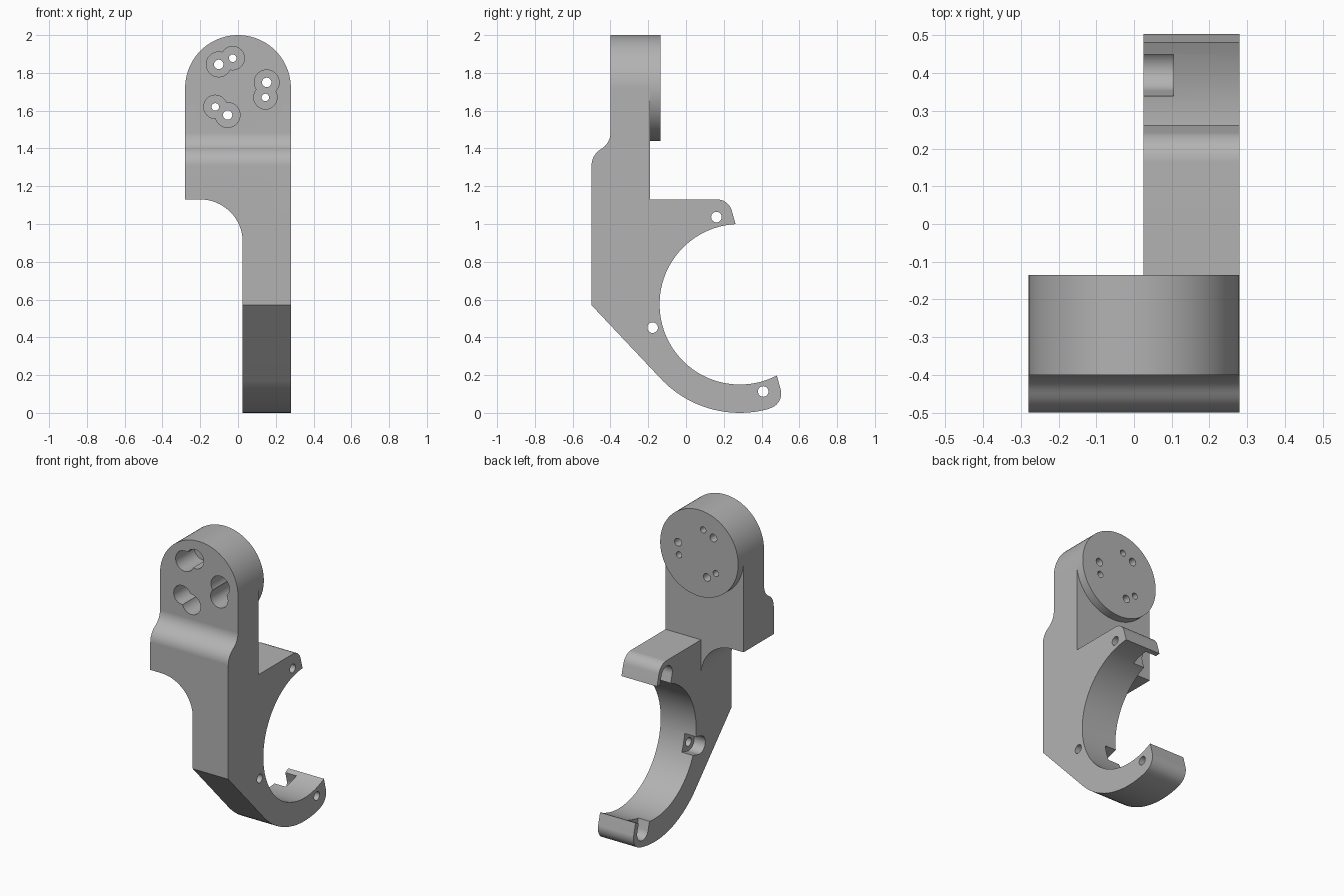
import bpy, bmesh
from math import sin, cos, radians

if "Cube" in bpy.data.objects:
    bpy.data.objects.remove(bpy.data.objects["Cube"], do_unlink=True)

grey = bpy.data.materials.new("plain_grey")
grey.use_nodes = True
grey.diffuse_color = (0.45, 0.45, 0.45, 1)
grey.node_tree.nodes["Principled BSDF"].inputs["Base Color"].default_value = (0.45, 0.45, 0.45, 1)


def arc(cx, cy, r, start, end, n=12):
    angles = [radians(start + (end - start) * i / n) for i in range(n + 1)]
    return [(cx + r * cos(a), cy + r * sin(a)) for a in angles]


def circle(cx, cy, r, n=32):
    return arc(cx, cy, r, 0, 360, n)[:-1]


def prism(name, points, axis, lo, hi):
    """Extrude a YZ profile along x, or an XZ profile along y."""
    place = (lambda p, d: (d, *p)) if axis == "x" else (lambda p, d: (p[0], d, p[1]))
    bm = bmesh.new()
    face = bm.faces.new([bm.verts.new(place(p, lo)) for p in points])
    ext = bmesh.ops.extrude_face_region(bm, geom=[face])
    moved = [v for v in ext["geom"] if isinstance(v, bmesh.types.BMVert)]
    shift = (hi - lo, 0, 0) if axis == "x" else (0, hi - lo, 0)
    bmesh.ops.translate(bm, verts=moved, vec=shift)
    bmesh.ops.recalc_face_normals(bm, faces=bm.faces)
    mesh = bpy.data.meshes.new(name)
    bm.to_mesh(mesh)
    bm.free()
    mesh.materials.append(grey)
    obj = bpy.data.objects.new(name, mesh)
    bpy.context.collection.objects.link(obj)
    return obj


def apply(obj, mod):
    bpy.ops.object.select_all(action="DESELECT")
    obj.select_set(True)
    bpy.context.view_layer.objects.active = obj
    bpy.ops.object.modifier_apply(modifier=mod.name)


def carve(targets, cutter, operation="DIFFERENCE"):
    for obj in targets:
        mod = obj.modifiers.new("carve", "BOOLEAN")
        mod.operation, mod.solver, mod.object = operation, "EXACT", cutter
        apply(obj, mod)
    bpy.data.objects.remove(cutter, do_unlink=True)


# Side profile: upright, clamp jaw and hooked lower jaw
RY, RZ = 0.285, 0.575
side = [(-0.5, 0.57)]
side += arc(-0.4, 1.31, 0.1, 180, 120, 8)
side += arc(-0.5, 1.483, 0.1, -60, 0, 8)[1:]
side += [(-0.4, 2.1), (-0.19, 2.1), (-0.19, 1.13)]
side += arc(0.165, 1.05, 0.08, 90, 15, 10)
side += arc(RY, RZ, 0.425, 93, 297.5, 48)
side += arc(0.424, 0.102, 0.08, 15, -73, 10)
side += arc(RY, RZ, 0.575, 285, 225, 16)
arm = prism("bracket_arm", side, "x", -0.4, 0.4)

# Clamp jaws exist only on the left half
box = [(-0.19, -0.5), (1, -0.5), (1, 1.3), (-0.19, 1.3)]
carve([arm], prism("jaw_trim", box, "x", -1, 0.025))

# Front outline: round top and quarter arch below
front = [(0.025, -0.1), (0.28, -0.1)]
front += arc(0, 1.72, 0.28, 0, 180, 40)
front += [(-0.28, 1.13)]
front += arc(-0.2, 0.905, 0.225, 90, 0, 16)
carve([arm], prism("front_outline", front, "y", -1, 1), "INTERSECT")

# Round mounting disc on the back
disc = prism("mounting_disc", circle(0, 1.72, 0.28, 80), "y", -0.19, -0.135)

# Paired screw holes with deep counterbores
pairs = [((-0.102, 1.845), (-0.028, 1.878)),
         ((0.152, 1.75), (0.145, 1.67)),
         ((-0.055, 1.577), (-0.12, 1.62))]
for pair in pairs:
    for (x, z), bore, hole in zip(pair, (0.066, 0.062), (0.025, 0.02)):
        carve([arm], prism("counterbore", circle(x, z, bore), "y", -0.6, -0.21))
        carve([arm, disc], prism("screw_hole", circle(x, z, hole, 20), "y", -0.7, 0))

# Clamp bolt holes with U-shaped pockets open towards the ring centre
for angle in (105, 195, 285):
    ca, sa = cos(radians(angle)), sin(radians(angle))
    slot = arc(0, 0, 0.057, -90, 90, 16) + [(-0.15, 0.057), (-0.15, -0.057)]
    slot = [(RY + (0.478 + u) * ca - v * sa, RZ + (0.478 + u) * sa + v * ca) for u, v in slot]
    carve([arm], prism("bolt_pocket", slot, "x", -0.05, 0.105))
    hole = circle(RY + 0.478 * ca, RZ + 0.478 * sa, 0.028, 24)
    carve([arm], prism("bolt_hole", hole, "x", -0.05, 0.5))

# Smooth curved walls, keep flat faces crisp
for obj in (arm, disc):
    bpy.ops.object.select_all(action="DESELECT")
    obj.select_set(True)
    bpy.context.view_layer.objects.active = obj
    bpy.ops.object.shade_smooth_by_angle(angle=radians(30))
    mod = obj.modifiers.new("crisp_flats", "WEIGHTED_NORMAL")
    mod.keep_sharp = True
